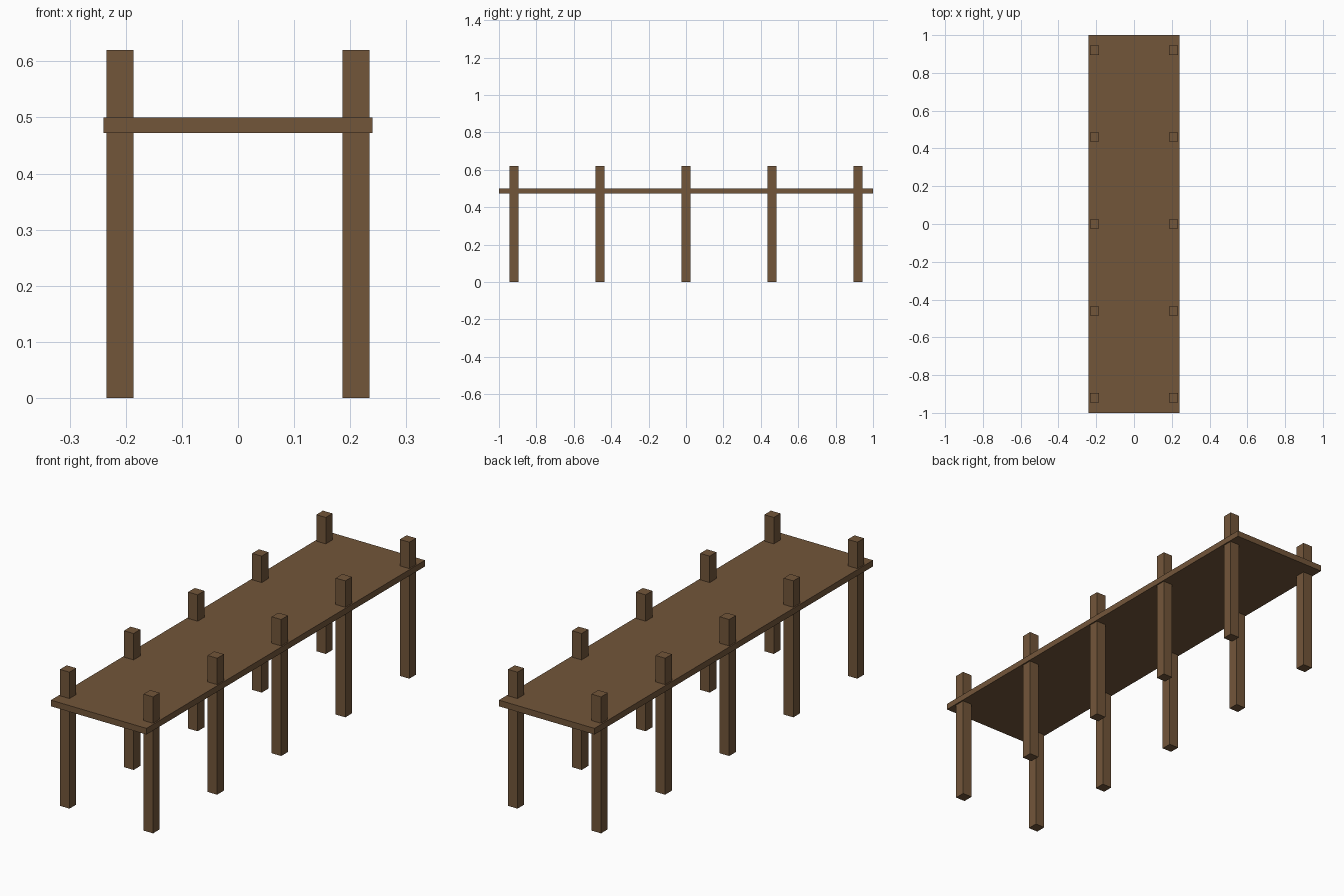
import bpy

if "Cube" in bpy.data.objects:
    bpy.data.objects.remove(bpy.data.objects["Cube"])

# One weathered-wood colour for everything
wood = bpy.data.materials.new("brown wood")
wood.diffuse_color = (0.171, 0.093, 0.042, 1.0)
wood.use_nodes = True
wood.node_tree.nodes["Principled BSDF"].inputs["Base Color"].default_value = wood.diffuse_color


def box(name, centre, size):
    bpy.ops.mesh.primitive_cube_add(size=1, location=centre)
    ob = bpy.context.object
    ob.name = name
    ob.scale = size
    bpy.ops.object.transform_apply(location=False, rotation=False, scale=True)
    ob.data.materials.append(wood)
    return ob


# Walking deck
box("deck", (0, 0, 0.486), (0.48, 2.0, 0.028))

# Pairs of square posts passing up through the deck
for i in range(5):
    y = -0.92 + 0.46 * i
    for side, x in (("left", -0.21), ("right", 0.21)):
        box(f"{side}_post_{i + 1}", (x, y, 0.31), (0.048, 0.048, 0.62))
